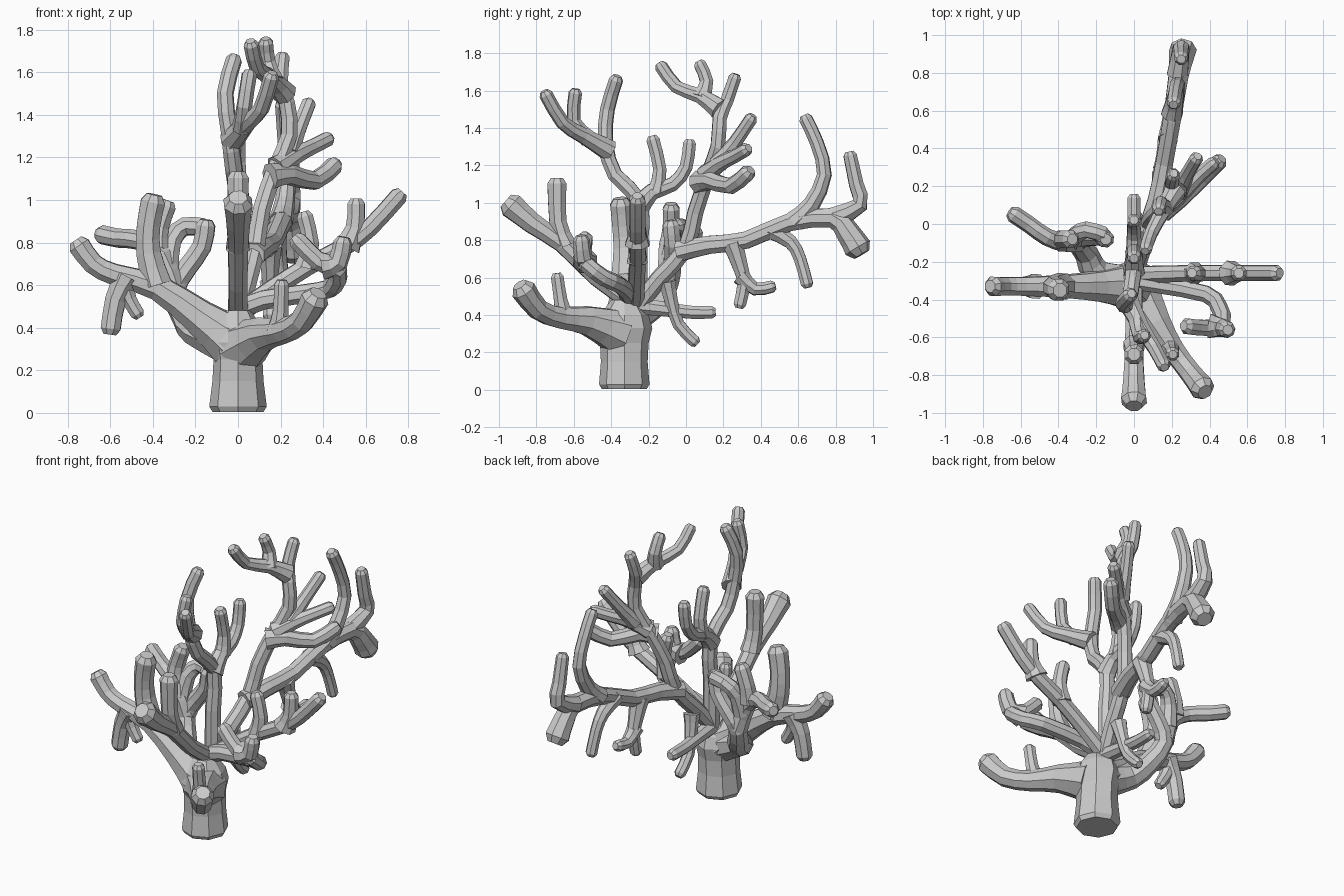
import bpy, bmesh, math
from mathutils import Vector

SIDES = 8


def smooth_path(pts):
    """Insert one Catmull-Rom midpoint between each pair of points."""
    p = [2 * pts[0] - pts[1]] + pts + [2 * pts[-1] - pts[-2]]
    out = []
    for i in range(1, len(p) - 2):
        out += [p[i], (9 * (p[i] + p[i + 1]) - p[i - 1] - p[i + 2]) / 16]
    return out + [pts[-1]]


def tube(bm, pts, root, mid, end):
    """Faceted tube: flared root, slimmer middle, blunt chamfered tip."""
    path = smooth_path([Vector(p) for p in pts])
    n = len(path)
    radii = []
    for i in range(n):
        t = i / (n - 1)
        radii.append(mid + (root - mid) * (1 - t) ** 3 + (end - mid) * t ** 2)
    d = (path[-1] - path[-2]).normalized()
    tip = path[-1].copy()
    path[-1] = tip - d * end * 0.3
    path.append(tip + d * end * 0.25)
    radii.append(end * 0.62)
    n += 1
    rings, side = [], None
    for i, c in enumerate(path):
        t = (path[min(i + 1, n - 1)] - path[max(i - 1, 0)]).normalized()
        if side is None:
            side = t.orthogonal()
        side = (side - t * side.dot(t)).normalized()
        up = t.cross(side)
        rings.append([bm.verts.new(c + radii[i] * (
            side * math.cos(math.tau * (k + .5) / SIDES) + up * math.sin(math.tau * (k + .5) / SIDES)))
            for k in range(SIDES)])
    for a, b in zip(rings, rings[1:]):
        for k in range(SIDES):
            j = (k + 1) % SIDES
            bm.faces.new((a[k], a[j], b[j], b[k]))
    bm.faces.new(rings[0][::-1])
    bm.faces.new(rings[-1])


def add(name, bm):
    me = bpy.data.meshes.new(name)
    bm.to_mesh(me)
    bm.free()
    bpy.context.collection.objects.link(bpy.data.objects.new(name, me))


def coral(name, *branches):
    """One coral stem: each branch is (root, middle, end radius, points)."""
    bm = bmesh.new()
    for root, mid, end, pts in branches:
        tube(bm, pts, root, mid, end)
    add(name, bm)


# Trunk: lathed rings flaring at the base and under the fork
bm = bmesh.new()
prev = None
for z, rx, ry in ((.005, .12, .12), (.03, .135, .135), (.15, .12, .125), (.25, .115, .13),
                  (.33, .13, .15), (.40, .115, .13), (.48, .06, .07)):
    ring = [bm.verts.new((rx * math.cos(math.tau * k / 8), -.33 + ry * math.sin(math.tau * k / 8), z))
            for k in range(8)]
    if prev:
        for k in range(8):
            bm.faces.new((prev[k], prev[(k + 1) % 8], ring[(k + 1) % 8], ring[k]))
    else:
        bm.faces.new(ring[::-1])
    prev = ring
bm.faces.new(prev)
add("trunk", bm)

# Low thick stem toward front right
coral("low_front_stem",
      (.13, .045, .068, [(.02, -.36, .31), (.12, -.53, .37), (.21, -.67, .385), (.30, -.79, .43), (.37, -.88, .55)]),
      (.06, .036, .037, [(.19, -.65, .385), (.20, -.67, .48), (.205, -.69, .615)]))

# Front stem
coral("front_stem",
      (.05, .042, .072, [(0, -.28, .46), (0, -.48, .60), (0, -.66, .78), (0, -.82, .89), (0, -.95, 1.0)]),
      (.06, .045, .055, [(0, -.64, .77), (0, -.685, .9), (0, -.69, 1.12)]))

# Left stem
coral("left_stem",
      (.13, .043, .055, [(-.03, -.33, .34), (-.18, -.33, .45), (-.38, -.33, .59), (-.58, -.33, .65), (-.68, -.33, .70), (-.755, -.33, .80)]),
      (.075, .056, .062, [(-.38, -.33, .60), (-.42, -.33, .75), (-.42, -.34, .88), (-.395, -.35, 1.01)]),
      (.07, .05, .05, [(-.52, -.33, .64), (-.575, -.33, .53), (-.6, -.33, .38)]),
      (.055, .036, .035, [(-.54, -.33, .61), (-.51, -.33, .53), (-.465, -.33, .455)]))

# Left rear stem, with a looped arm
coral("left_rear_stem",
      (.1, .048, .048, [(-.06, -.31, .33), (-.2, -.26, .39), (-.25, -.16, .45), (-.3, -.09, .57), (-.24, -.07, .68), (-.17, -.07, .78), (-.15, -.08, .895)]),
      (.06, .044, .046, [(-.3, -.09, .58), (-.36, -.1, .74), (-.46, -.07, .81), (-.56, 0, .82), (-.65, .06, .84)]),
      (.055, .045, .045, [(-.33, -.09, .68), (-.31, -.06, .81), (-.25, -.03, .875), (-.15, -.06, .87)]),
      (.06, .046, .048, [(-.38, -.09, .77), (-.37, -.08, .87), (-.33, -.08, .985)]))

# Right hooked stem
coral("right_front_stem",
      (.05, .045, .045, [(.0, -.30, .48), (.12, -.32, .53), (.38, -.37, .57), (.45, -.44, .60), (.47, -.53, .67), (.38, -.55, .71), (.27, -.54, .82)]),
      (.07, .048, .045, [(.40, -.54, .69), (.47, -.55, .71), (.495, -.56, .815)]))

# Right stem
coral("right_stem",
      (.05, .044, .044, [(.02, -.27, .48), (.16, -.265, .58), (.33, -.26, .69), (.50, -.26, .78), (.62, -.26, .87), (.765, -.26, 1.03)]),
      (.07, .043, .044, [(.51, -.26, .78), (.55, -.26, .87), (.555, -.26, .995)]),
      (.06, .04, .042, [(.32, -.26, .68), (.34, -.26, .8), (.31, -.26, .935)]))

# Tall stem leaning to the front
coral("tall_front_stem",
      (.05, .043, .039, [(0, -.25, .45), (0, -.25, .75), (0, -.24, 1.0), (-.02, -.38, 1.15), (-.04, -.43, 1.32), (-.06, -.42, 1.5), (-.015, -.37, 1.67)]),
      (.06, .038, .037, [(-.03, -.41, 1.28), (.04, -.55, 1.36), (.11, -.66, 1.43), (.16, -.755, 1.59)]),
      (.05, .035, .037, [(.02, -.52, 1.34), (.03, -.60, 1.44), (.055, -.59, 1.60)]),
      (.06, .038, .037, [(0, -.25, .98), (0, -.18, 1.06), (0, -.07, 1.1), (0, 0, 1.19), (0, .02, 1.33)]),
      (.05, .036, .038, [(0, -.16, 1.06), (0, -.14, 1.18), (0, -.18, 1.35)]))

# Tallest stem
coral("tallest_stem",
      (.05, .045, .036, [(.0, -.26, .45), (.04, -.14, .6), (.08, 0, .76), (.11, .05, .95), (.17, .11, 1.13), (.24, .17, 1.3), (.23, .18, 1.45), (.2, .22, 1.55), (.21, .265, 1.68)]),
      (.06, .036, .036, [(.22, .18, 1.5), (.16, .08, 1.57), (.09, -.05, 1.62), (.06, -.14, 1.74)]),
      (.055, .036, .036, [(.16, .08, 1.56), (.14, .11, 1.65), (.13, .07, 1.75)]),
      (.065, .044, .044, [(.15, .07, 1.11), (.24, .13, 1.12), (.36, .24, 1.09), (.46, .34, 1.17)]),
      (.06, .037, .037, [(.18, .11, 1.15), (.27, .18, 1.21), (.35, .26, 1.25), (.43, .33, 1.29)]),
      (.055, .036, .036, [(.24, .17, 1.21), (.28, .26, 1.32), (.335, .355, 1.46)]))

# Long rear stem
coral("rear_stem",
      (.06, .04, .075, [(.07, -.04, .74), (.12, .12, .775), (.16, .32, .80), (.2, .55, .895), (.235, .78, .92), (.25, .86, .85), (.26, .93, .74)]),
      (.06, .038, .038, [(.2, .58, .9), (.22, .67, .99), (.23, .74, 1.15), (.22, .70, 1.32), (.21, .635, 1.46)]),
      (.06, .043, .038, [(.23, .79, .92), (.25, .93, .99), (.25, .91, 1.1), (.25, .875, 1.265)]),
      (.055, .034, .035, [(.18, .45, .86), (.19, .56, .79), (.2, .61, .7), (.21, .65, .555)]),
      (.06, .038, .036, [(.15, .25, .785), (.15, .29, .66), (.15, .31, .57), (.15, .285, .445)]),
      (.05, .036, .034, [(.15, .29, .61), (.155, .37, .54), (.16, .47, .555)]))

# Short low stems at the back
coral("low_rear_stem",
      (.05, .038, .036, [(0, -.26, .45), (0, -.1, .43), (0, .03, .415), (0, .15, .415)]),
      (.05, .034, .034, [(.03, -.1, .58), (.02, -.08, .48), (.01, -.04, .35), (.01, .055, .25)]))
